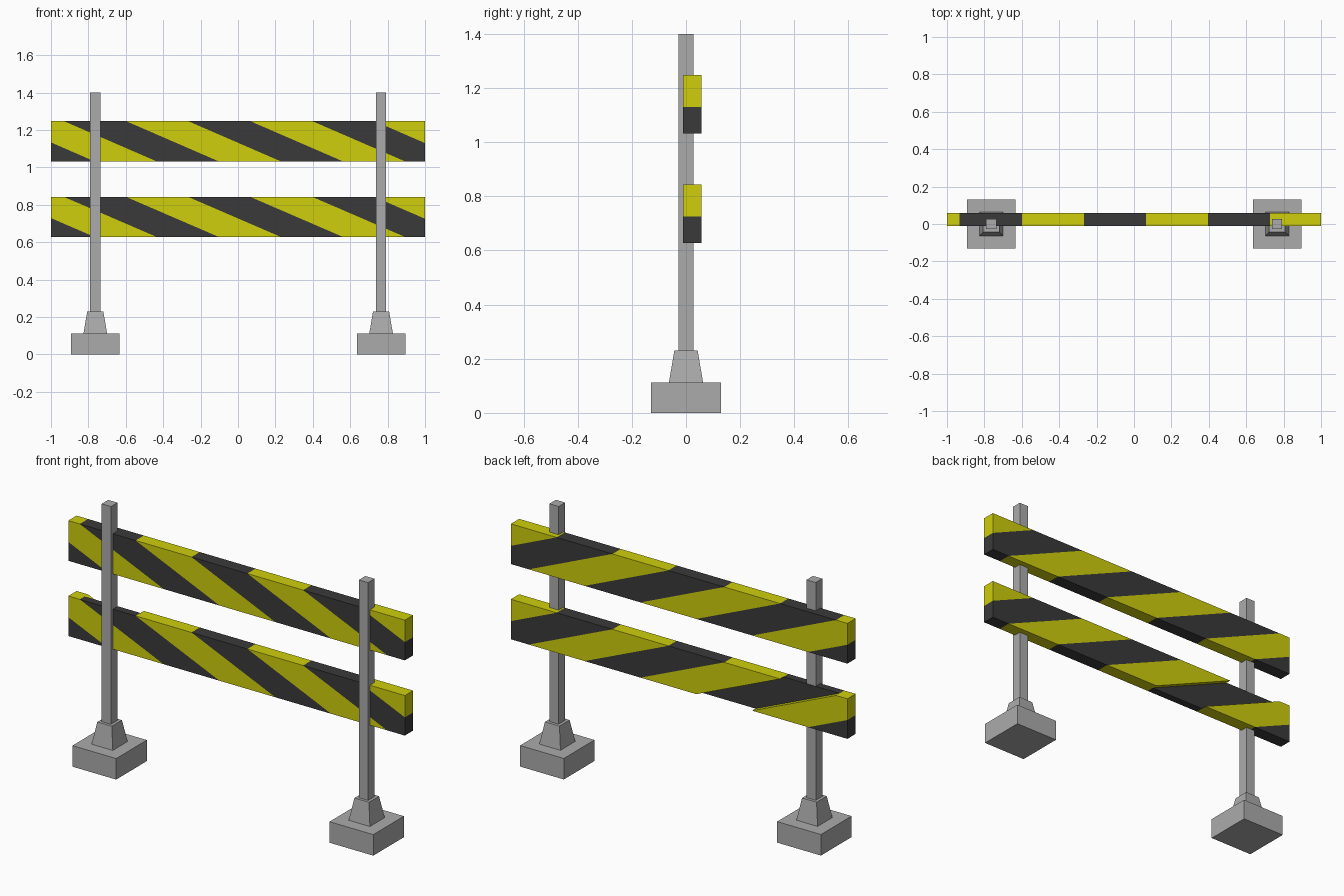
import bpy, bmesh, math
from mathutils import Vector

if "Cube" in bpy.data.objects:
    bpy.data.objects.remove(bpy.data.objects["Cube"])


def material(name, rgb):
    m = bpy.data.materials.new(name)
    m.diffuse_color = (*rgb, 1)
    m.use_nodes = True
    m.node_tree.nodes["Principled BSDF"].inputs["Base Color"].default_value = m.diffuse_color
    return m


GREY = material("grey metal", (0.41, 0.41, 0.41))
YELLOW = material("warning yellow", (0.62, 0.62, 0.004))
DARK = material("dark stripe", (0.042, 0.042, 0.042))


def finish(bm, name, mats):
    bmesh.ops.recalc_face_normals(bm, faces=bm.faces)
    me = bpy.data.meshes.new(name)
    bm.to_mesh(me)
    bm.free()
    for m in mats:
        me.materials.append(m)
    ob = bpy.data.objects.new(name, me)
    bpy.context.collection.objects.link(ob)
    return ob


# Square block, optionally tapered towards the top
def block(name, x, half_bottom, half_top, z0, z1):
    bm = bmesh.new()
    bmesh.ops.create_cube(bm, size=2)
    for v in bm.verts:
        top = v.co.z > 0
        h = half_top if top else half_bottom
        v.co = (x + v.co.x * h, v.co.y * h, z1 if top else z0)
    return finish(bm, name, [GREY])


# Striped plank: slanted cuts in a front panel, then each stripe is given depth
FRONT, BACK, RECESSED = -0.012, 0.058, 0.029
STRIPE, SLANT, START = 0.332, 0.498, -0.932


def plank(name, z0, z1, recessed_stripe=None):
    flat = bmesh.new()
    flat.faces.new([flat.verts.new((x, 0, z)) for x, z in
                    ((-1, z0), (1, z0), (1, z1), (-1, z1))])
    slope = SLANT / (z1 - z0)
    for i in range(-2, 8):
        bmesh.ops.bisect_plane(
            flat, geom=flat.verts[:] + flat.edges[:] + flat.faces[:],
            plane_co=(START + i * STRIPE, 0, z1), plane_no=(1, 0, slope))

    def stripe(face):
        c = face.calc_center_median()
        return math.floor((c.x - START - slope * (z1 - c.z)) / STRIPE)

    def depth(face):
        return RECESSED if stripe(face) == recessed_stripe else BACK

    bm = bmesh.new()
    for f in flat.faces:
        colour = 1 if stripe(f) % 2 == 0 else 0
        d = depth(f)

        def add(points):
            face = bm.faces.new([bm.verts.new(p) for p in points])
            face.material_index = colour

        for y in (FRONT, d):
            add([(v.co.x, y, v.co.z) for v in f.verts])
        for e in f.edges:
            others = [g for g in e.link_faces if g != f]
            start = depth(others[0]) if others else FRONT
            if start < d:
                a, b = (v.co for v in e.verts)
                add([(a.x, start, a.z), (b.x, start, b.z),
                     (b.x, d, b.z), (a.x, d, a.z)])
    flat.free()
    bmesh.ops.remove_doubles(bm, verts=bm.verts, dist=1e-5)
    return finish(bm, name, [YELLOW, DARK])


# Two posts on weighted feet
for side, x in (("left", -0.763), ("right", 0.765)):
    block(side + "_foot", x, 0.13, 0.13, 0, 0.113)
    block(side + "_socket", x, 0.063, 0.043, 0.113, 0.23)
    block(side + "_post", x, 0.0275, 0.0275, 0.23, 1.4)

# Two barrier planks; the lower one has one stripe set back on its rear
plank("upper_plank", 1.032, 1.248)
plank("lower_plank", 0.628, 0.843, recessed_stripe=0)
